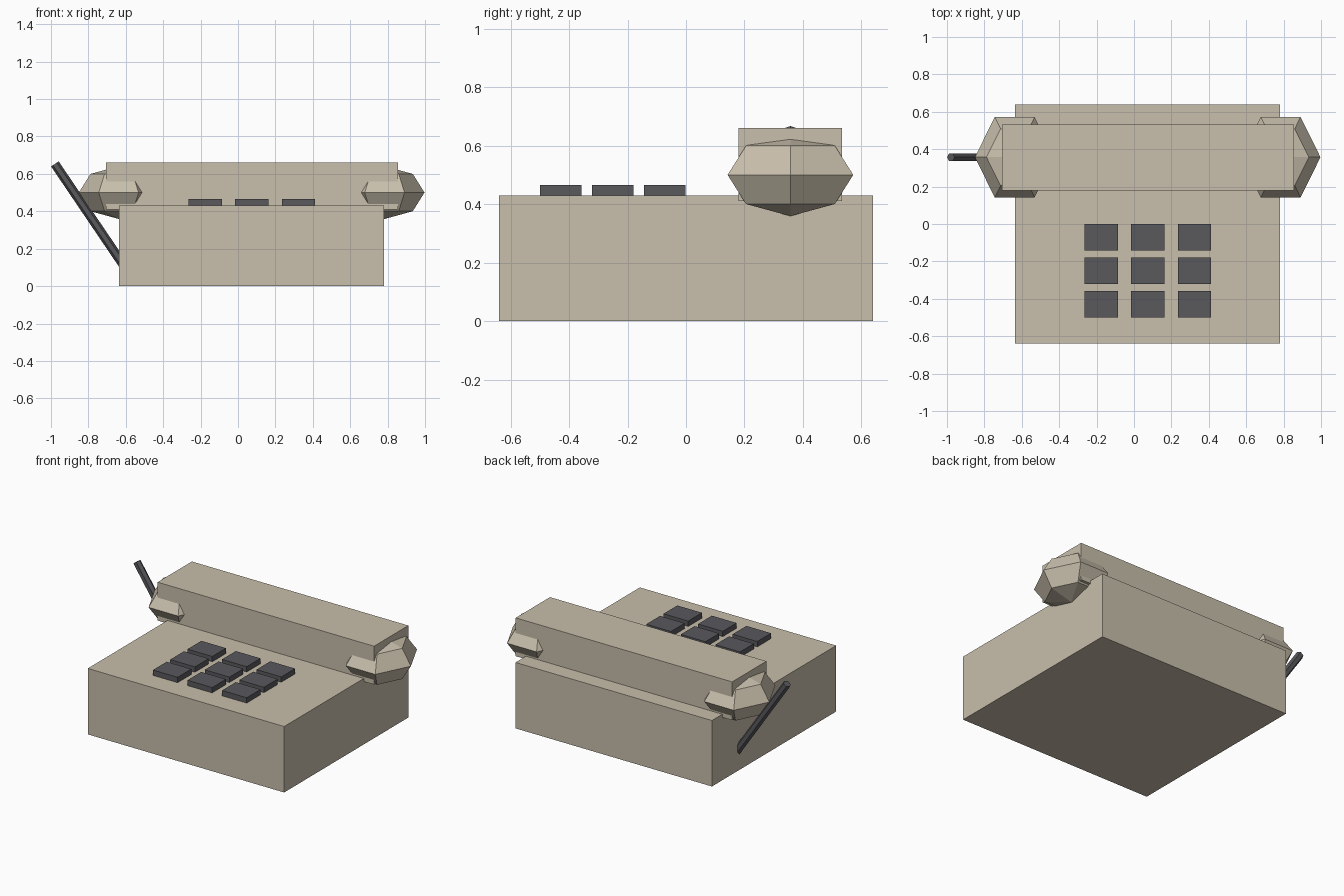
import bpy, bmesh, math
from mathutils import Matrix, Vector

if "Cube" in bpy.data.objects:
    bpy.data.objects.remove(bpy.data.objects["Cube"])


def material(name, rgb):
    m = bpy.data.materials.new(name)
    m.diffuse_color = (*rgb, 1)
    m.use_nodes = True
    m.node_tree.nodes["Principled BSDF"].inputs["Base Color"].default_value = m.diffuse_color
    return m


BEIGE = material("beige_plastic", (0.58, 0.52, 0.41))
DARK = material("dark_plastic", (0.10, 0.10, 0.11))
CX = 0.073   # centre of the body in x
HY = 0.357   # line of the handset in y


def finish(name, bm, mat):
    me = bpy.data.meshes.new(name)
    bm.to_mesh(me)
    bm.free()
    me.materials.append(mat)
    ob = bpy.data.objects.new(name, me)
    bpy.context.collection.objects.link(ob)
    return ob


def box(name, lo, hi, mat):
    lo, hi = Vector(lo), Vector(hi)
    bm = bmesh.new()
    bmesh.ops.create_cube(bm, size=1)
    bmesh.ops.scale(bm, vec=hi - lo, verts=bm.verts)
    bmesh.ops.translate(bm, vec=(lo + hi) / 2, verts=bm.verts)
    return finish(name, bm, mat)


def corner_to_x(bm):
    """Turn a six-sided form so that one corner lies on the x axis."""
    v = max(bm.verts, key=lambda v: v.co.xy.length).co
    bm.transform(Matrix.Rotation(-math.atan2(v.y, v.x), 4, 'Z'))


# Body and handset bar
box("body", (-0.635, -0.64, 0), (0.781, 0.64, 0.43), BEIGE)
box("handset_bar", (-0.706, 0.18, 0.41), (0.855, 0.533, 0.66), BEIGE)

# Faceted earpiece and mouthpiece
for name, side in (("earpiece", -1), ("mouthpiece", 1)):
    bm = bmesh.new()
    bmesh.ops.create_uvsphere(bm, u_segments=6, v_segments=4, radius=1)
    corner_to_x(bm)
    bmesh.ops.scale(bm, vec=(0.213, 0.248, 0.141), verts=bm.verts)
    bmesh.ops.translate(bm, vec=(CX + side * 0.711, HY, 0.5), verts=bm.verts)
    finish(name, bm, BEIGE)

# Keypad, three by three
for row in range(3):
    for col in range(3):
        x, y = -0.264 + col * 0.249, -0.499 + row * 0.178
        box(f"key_{row}_{col}", (x, y, 0.40), (x + 0.178, y + 0.142, 0.465), DARK)

# Slanted cord running into the side of the body
top, bottom = Vector((-0.979, HY, 0.653)), Vector((-0.58, HY, 0.064))
axis = top - bottom
bm = bmesh.new()
bmesh.ops.create_cone(bm, cap_ends=True, segments=6, radius1=0.0245,
                      radius2=0.0245, depth=axis.length)
corner_to_x(bm)
bm.transform(Matrix.Translation((top + bottom) / 2)
             @ Matrix.Rotation(math.atan2(axis.x, axis.z), 4, 'Y'))
finish("cord", bm, DARK)
